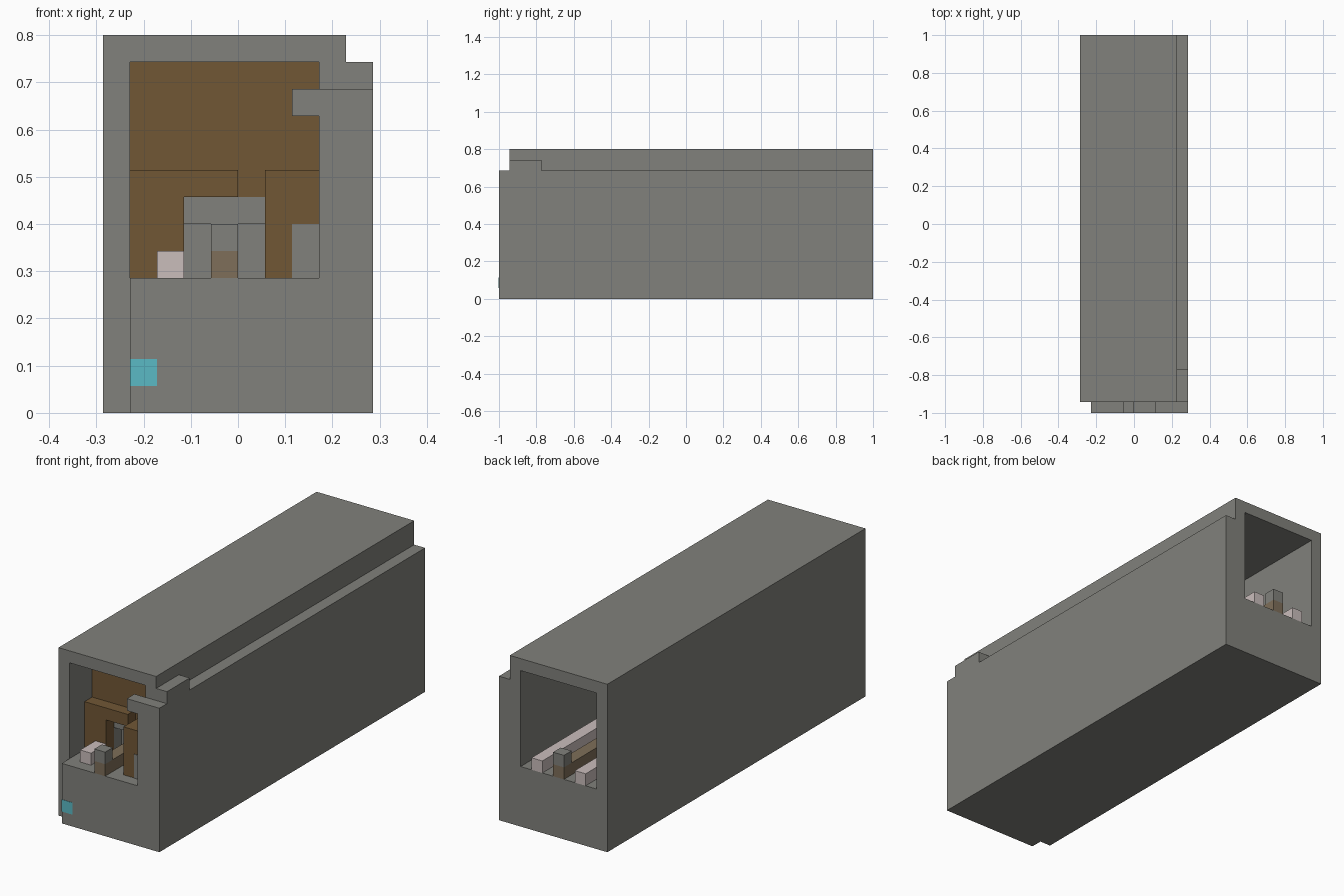
import bpy
import bmesh

U = 2 / 35          # one grid cell; the hull is 35 cells long
HALF = 17.5

if "Cube" in bpy.data.objects:
    bpy.data.objects.remove(bpy.data.objects["Cube"], do_unlink=True)


def material(name, rgb):
    m = bpy.data.materials.new(name)
    m.use_nodes = True
    colour = (*rgb, 1)
    m.diffuse_color = colour
    bsdf = next(n for n in m.node_tree.nodes if n.type == "BSDF_PRINCIPLED")
    bsdf.inputs["Base Color"].default_value = colour
    bsdf.inputs["Roughness"].default_value = 0.9
    return m


GREY = material("stone grey", (0.22, 0.22, 0.2))
BROWN = material("dark wood", (0.165, 0.095, 0.036))
OLIVE = material("olive brown", (0.21, 0.158, 0.1))
PALE = material("pale rail", (0.59, 0.51, 0.5))
CYAN = material("cyan lamp", (0.105, 0.49, 0.56))


def extrude(name, outline, y0, y1, mat):
    """Sweep an x-z outline, in cells, from y0 to y1 cells behind the front."""
    bm = bmesh.new()
    face = bm.faces.new([bm.verts.new((x * U, (y0 - HALF) * U, z * U)) for x, z in outline])
    swept = bmesh.ops.extrude_face_region(bm, geom=[face])["geom"]
    verts = [v for v in swept if isinstance(v, bmesh.types.BMVert)]
    bmesh.ops.translate(bm, verts=verts, vec=(0, (y1 - y0) * U, 0))
    bmesh.ops.recalc_face_normals(bm, faces=bm.faces)
    mesh = bpy.data.meshes.new(name)
    bm.to_mesh(mesh)
    bm.free()
    mesh.materials.append(mat)
    obj = bpy.data.objects.new(name, mesh)
    bpy.context.collection.objects.link(obj)
    return obj


def box(name, x0, x1, y0, y1, z0, z1, mat):
    return extrude(name, [(x0, z0), (x1, z0), (x1, z1), (x0, z1)], y0, y1, mat)


# Long hull with a stepped shoulder, hollowed along its length
hull = extrude("hull", [(-5, 0), (5, 0), (5, 12), (4, 12), (4, 14), (-5, 14)], 1, 35, GREY)
cutter = box("hull_cutter", -4, 3, 0, 36, 5, 13, GREY)
cutter.hide_render = True
cutter.hide_viewport = True
cutter.display_type = "WIRE"
cut = hull.modifiers.new("hollow", "BOOLEAN")
cut.operation = "DIFFERENCE"
cut.solver = "EXACT"
cut.object = cutter

box("shoulder_block", 4, 5, 1, 4, 12, 13, GREY)

# Front sill, side jamb and overhanging lip
extrude("front_frame", [(-4, 0), (5, 0), (5, 12), (2, 12), (2, 11), (3, 11), (3, 5), (-4, 5)],
        0, 1, GREY)
box("front_lamp", -4, -3, -0.03, 0, 1, 2, CYAN)

# Wooden doorway and the wall above it
extrude("door_surround", [(-4, 5), (-2, 5), (-2, 8), (0, 8), (0, 9), (-4, 9)], 3, 4, BROWN)
box("door_pillar", 1, 3, 1, 4, 5, 9, BROWN)
box("pillar_panel", 2, 3, 0.96, 1, 5, 7, GREY)
box("upper_wall", -4, 3, 4, 5, 8, 13, BROWN)

# Grey bulkhead behind the doorway, with a shallow recess
extrude("recess_frame", [(-4, 5), (-2, 5), (-2, 7), (1, 7), (1, 5), (3, 5), (3, 8), (-4, 8)],
        4, 5, GREY)
box("bulkhead", -4, 3, 5, 6, 5, 13, GREY)

# Floor rails and the capped middle track
box("right_rail_front", -3, -2, 1, 3, 5, 6, PALE)
for side, x in (("right", -3), ("left", 1)):
    box(side + "_rail", x, x + 1, 6, 35, 5, 6, PALE)
box("middle_rail", -1, 0, 0, 35, 5, 6, OLIVE)
for end, y in (("front", 0), ("back", 34)):
    box(end + "_post_cap", -1, 0, y, y + 1, 6, 7, GREY)
